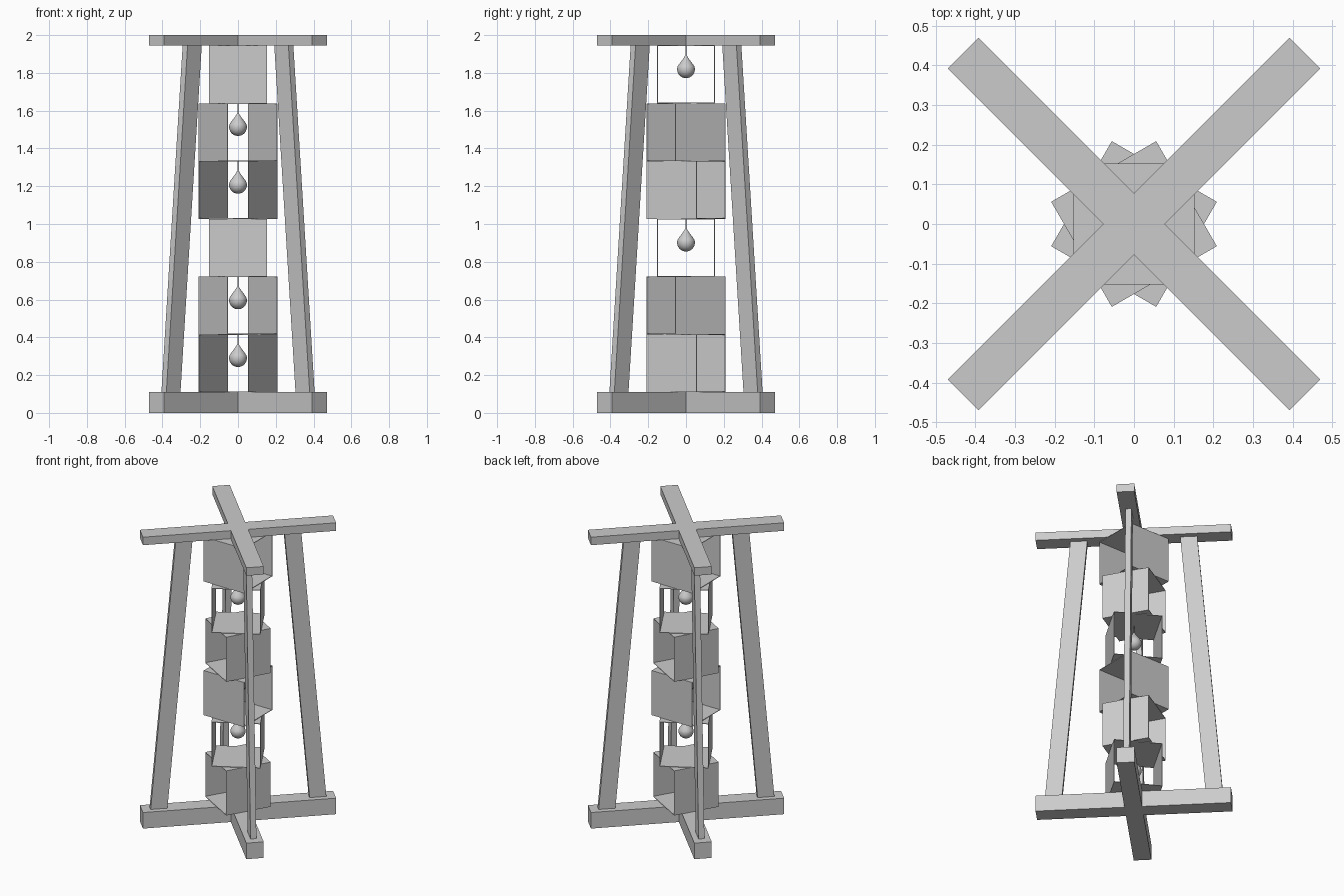
import bpy, bmesh
from math import radians, sin, cos, pi
from mathutils import Matrix, Vector

if "Cube" in bpy.data.objects:
    bpy.data.objects.remove(bpy.data.objects["Cube"])

BASE_TOP, TOP_LOW, TIERS = 0.11, 1.945, 6
TIER_H = (TOP_LOW - BASE_TOP) / TIERS


def finish(bm, name):
    bmesh.ops.recalc_face_normals(bm, faces=bm.faces)
    me = bpy.data.meshes.new(name)
    bm.to_mesh(me)
    bm.free()
    ob = bpy.data.objects.new(name, me)
    bpy.context.collection.objects.link(ob)
    return ob


def cross(name, z0, z1, half=0.61, w=0.055):
    # one plus-shaped outline, turned 45 degrees and extruded
    bm = bmesh.new()
    verts = []
    for k in range(4):
        rot = Matrix.Rotation(radians(45 + 90 * k), 3, 'Z')
        for p in ((half, -w), (half, w), (w, w)):
            verts.append(bm.verts.new(rot @ Vector((p[0], p[1], z0))))
    face = bm.faces.new(verts)
    ext = bmesh.ops.extrude_face_region(bm, geom=[face])
    top = [g for g in ext['geom'] if isinstance(g, bmesh.types.BMVert)]
    bmesh.ops.translate(bm, verts=top, vec=(0, 0, z1 - z0))
    return finish(bm, name)


def leg(name, angle):
    # plank leaning inward towards the top
    bm = bmesh.new()
    bmesh.ops.create_cube(bm, size=1)
    for v in bm.verts:
        up = v.co.z > 0
        r = 0.343 if up else 0.502
        v.co = Vector((r + v.co.x * 0.106, v.co.y * 0.037, TOP_LOW if up else BASE_TOP))
    bmesh.ops.rotate(bm, verts=bm.verts, matrix=Matrix.Rotation(angle, 3, 'Z'))
    return finish(bm, name)


def sleeve(name, z0, angle):
    # thin square box, open on two opposite sides
    bm = bmesh.new()
    bmesh.ops.create_cube(bm, size=1)
    bmesh.ops.delete(bm, geom=[f for f in bm.faces if abs(f.normal.y) > 0.9],
                     context='FACES_ONLY')
    bmesh.ops.scale(bm, verts=bm.verts, vec=(0.306, 0.306, TIER_H))
    bmesh.ops.rotate(bm, verts=bm.verts, matrix=Matrix.Rotation(angle, 3, 'Z'))
    bmesh.ops.translate(bm, verts=bm.verts, vec=(0, 0, z0 + TIER_H / 2))
    # outward normals before thickening
    ob = finish(bm, name)
    if ob.data.polygons[0].normal.dot(
            ob.data.polygons[0].center - Vector((0, 0, z0 + TIER_H / 2))) < 0:
        ob.data.flip_normals()
    mod = ob.modifiers.new("thickness", 'SOLIDIFY')
    mod.thickness = 0.005
    mod.offset = -1
    return ob


def drop(name, z0):
    # teardrop: round belly, concave neck, pointed tip
    r, c = 0.047, z0 + 0.18
    prof = [(r * sin(a), c - r * cos(a)) for a in (pi * i / 20 for i in range(13))]
    prof += [(0.036, c + 0.028), (0.026, c + 0.041), (0.016, c + 0.054),
             (0.008, c + 0.067), (0.0, c + 0.08)]
    bm = bmesh.new()
    vs = [bm.verts.new((x, 0, z)) for x, z in prof]
    es = [bm.edges.new(p) for p in zip(vs, vs[1:])]
    bmesh.ops.spin(bm, geom=vs + es, cent=(0, 0, 0), axis=(0, 0, 1),
                   angle=2 * pi, steps=32, use_duplicate=False)
    bmesh.ops.remove_doubles(bm, verts=bm.verts, dist=0.0002)
    ob = finish(bm, name)
    ob.data.shade_smooth()
    return ob


def wire(name, z0):
    lo, hi = z0 + 0.255, z0 + TIER_H
    bm = bmesh.new()
    bmesh.ops.create_cone(bm, cap_ends=True, segments=8, radius1=0.0018,
                          radius2=0.0018, depth=hi - lo,
                          matrix=Matrix.Translation((0, 0, (lo + hi) / 2)))
    return finish(bm, name)


# frame
cross("base_cross", 0, BASE_TOP)
cross("top_cross", TOP_LOW, 2.0)
for k in range(4):
    leg(f"leg_{k + 1}", radians(45 + 90 * k))

# stacked sleeves, each turned 60 degrees, with a hanging drop
for i in range(TIERS):
    z = BASE_TOP + i * TIER_H
    sleeve(f"sleeve_{i + 1}", z, radians(-30 + 60 * i))
    drop(f"drop_{i + 1}", z)
    wire(f"hanging_wire_{i + 1}", z)
